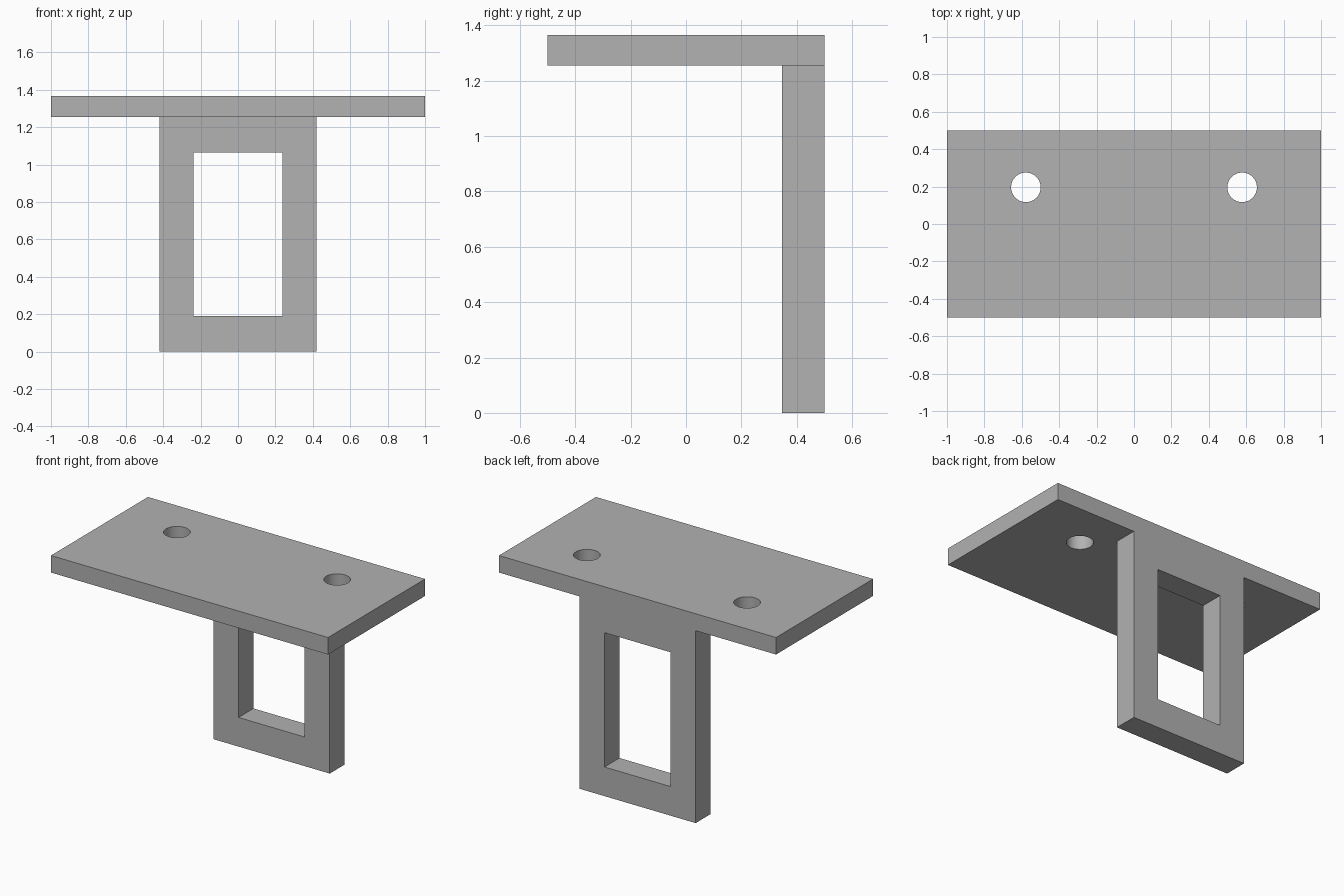
import bpy

cube = bpy.data.objects.get("Cube")
if cube:
    bpy.data.objects.remove(cube, do_unlink=True)

grey = bpy.data.materials.new("plain_grey")
grey.use_nodes = True
colour = (0.445, 0.445, 0.445, 1)
grey.diffuse_color = colour
grey.node_tree.nodes["Principled BSDF"].inputs["Base Color"].default_value = colour


def box(name, x, y, z):
    """Box spanning the given (min, max) range on each axis."""
    spans = (x, y, z)
    bpy.ops.mesh.primitive_cube_add(size=1, location=[(a + b) / 2 for a, b in spans])
    ob = bpy.context.object
    ob.name = name
    ob.scale = [b - a for a, b in spans]
    bpy.ops.object.transform_apply(location=True, rotation=False, scale=True)
    ob.data.materials.append(grey)
    return ob


def combine(target, tool, operation):
    """Apply a boolean and discard the tool object."""
    mod = target.modifiers.new(operation.title(), 'BOOLEAN')
    mod.operation = operation
    mod.solver = 'EXACT'
    mod.object = tool
    bpy.context.view_layer.objects.active = target
    bpy.ops.object.modifier_apply(modifier=mod.name)
    bpy.data.objects.remove(tool, do_unlink=True)


# Top plate with a hanging rear upright, flush at the back
bracket = box("bracket", (-1, 1), (-0.5, 0.5), (1.255, 1.366))
upright = box("upright", (-0.42, 0.42), (0.346, 0.5), (0, 1.255))
combine(bracket, upright, 'UNION')

# Rectangular window through the upright
window = box("window_cutter", (-0.238, 0.238), (0.2, 0.7), (0.19, 1.066))
combine(bracket, window, 'DIFFERENCE')

# Two screw holes through the plate
for side in (-1, 1):
    bpy.ops.mesh.primitive_cylinder_add(vertices=48, radius=0.079, depth=0.5,
                                        location=(side * 0.578, 0.196, 1.31))
    hole = bpy.context.object
    hole.data.materials.append(grey)
    combine(bracket, hole, 'DIFFERENCE')

# Smooth hole walls, crisp edges elsewhere
bpy.ops.object.select_all(action='DESELECT')
bracket.select_set(True)
bpy.context.view_layer.objects.active = bracket
bpy.ops.object.shade_smooth_by_angle()
